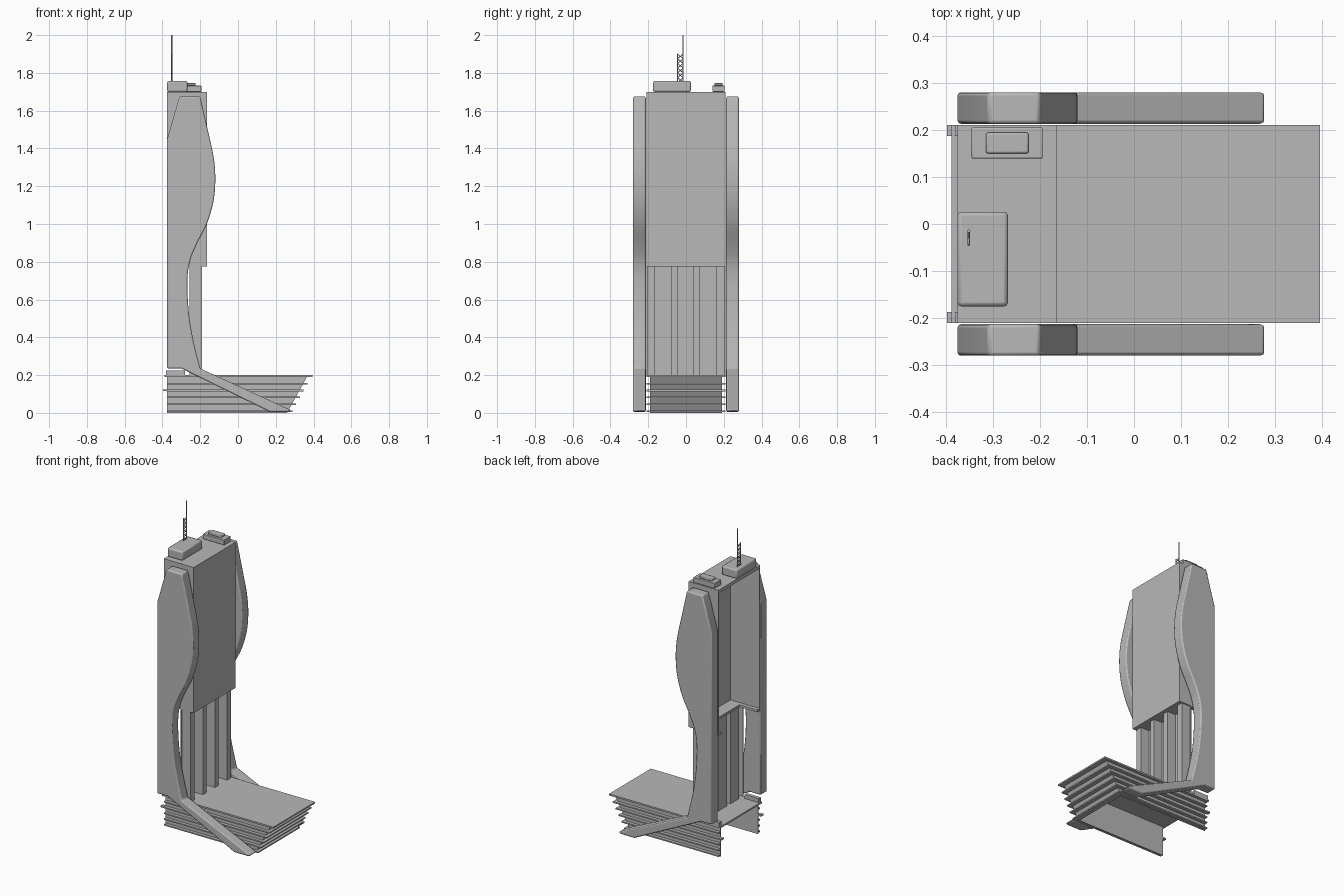
import bpy, bmesh
from mathutils import Vector

cube = bpy.data.objects.get("Cube")
if cube:
    bpy.data.objects.remove(cube)

GREY = (0.48, 0.48, 0.48, 1)
mat = bpy.data.materials.new("concrete grey")
mat.use_nodes = True
mat.diffuse_color = GREY
mat.node_tree.nodes["Principled BSDF"].inputs["Base Color"].default_value = GREY


def add(name, bm, bevel=0):
    bmesh.ops.recalc_face_normals(bm, faces=bm.faces)
    mesh = bpy.data.meshes.new(name)
    bm.to_mesh(mesh)
    bm.free()
    mesh.materials.append(mat)
    ob = bpy.data.objects.new(name, mesh)
    bpy.context.collection.objects.link(ob)
    if bevel:
        mod = ob.modifiers.new("Bevel", "BEVEL")
        mod.width, mod.segments, mod.limit_method = bevel, 2, "ANGLE"
    bpy.ops.object.select_all(action="DESELECT")
    ob.select_set(True)
    bpy.context.view_layer.objects.active = ob
    bpy.ops.object.shade_smooth_by_angle()
    return ob


def prism(name, points, direction, bevel=0):
    """Extrude a planar outline along a direction."""
    bm = bmesh.new()
    face = bm.faces.new([bm.verts.new(p) for p in points])
    ext = bmesh.ops.extrude_face_region(bm, geom=[face])
    verts = [v for v in ext["geom"] if isinstance(v, bmesh.types.BMVert)]
    bmesh.ops.translate(bm, vec=direction, verts=verts)
    return add(name, bm, bevel)


def box(name, x0, x1, y0, y1, z0, z1, bevel=0):
    outline = [(x0, y0, z0), (x1, y0, z0), (x1, y1, z0), (x0, y1, z0)]
    return prism(name, outline, (0, 0, z1 - z0), bevel)


def spline(pts, steps=5):
    """Smooth curve through the points."""
    p = [Vector(q) for q in [pts[0]] + pts + [pts[-1]]]
    out = []
    for a, b, c, d in zip(p, p[1:], p[2:], p[3:]):
        for i in range(steps):
            t = i / steps
            out.append(b + (c - a) * t / 2 + (a * 2 - b * 5 + c * 4 - d) * t * t / 2
                       + (b * 3 - a - c * 3 + d) * t ** 3 / 2)
    return out + [p[-1]]


def rods(name, lines, radius):
    curve = bpy.data.curves.new(name, "CURVE")
    curve.dimensions = "3D"
    curve.bevel_depth, curve.bevel_resolution = radius, 1
    curve.use_fill_caps = True
    for line in lines:
        s = curve.splines.new("POLY")
        s.points.add(len(line) - 1)
        for pt, co in zip(s.points, line):
            pt.co = (*co, 1)
    curve.materials.append(mat)
    bpy.context.collection.objects.link(bpy.data.objects.new(name, curve))


BACK, FRONT, HALF, WALL = -0.375, -0.165, 0.21, 0.005

# Curved side panels, each running down into a diagonal strut
wave = spline([(-0.2, 1.675), (-0.165, 1.52), (-0.13, 1.36), (-0.12, 1.24),
               (-0.13, 1.12), (-0.165, 1.0), (-0.22, 0.89), (-0.255, 0.8),
               (-0.268, 0.7), (-0.262, 0.55), (-0.24, 0.4), (-0.2, 0.235)])
outline = [tuple(q) for q in wave] + [(0.28, 0.015), (0.27, 0.005), (0.17, 0.005),
                                      (-0.3, 0.235), (BACK, 0.235), (BACK, 1.45), (-0.31, 1.675)]
for side, s in (("left", 1), ("right", -1)):
    prism(side + "_side_panel", [(x, s * 0.213, z) for x, z in outline],
          (0, s * 0.067, 0), 0.009)

# Upper block, a shell open at the back
box("upper_front_wall", FRONT - WALL, FRONT, -HALF, HALF, 0.785, 1.69)
box("roof", BACK, FRONT, -HALF, HALF, 1.69, 1.7)
box("roof_underside", BACK, FRONT - 0.004, -HALF + 0.004, HALF - 0.004, 1.68, 1.69)
box("front_ledge", -0.25, FRONT, -HALF, HALF, 0.775, 0.79)
for side, s in (("left", 1), ("right", -1)):
    y0, y1 = sorted((s * HALF, s * (HALF - WALL)))
    box(side + "_upper_wall", BACK, FRONT - WALL, y0, y1, 0.785, 1.69)
    y0, y1 = sorted((s * HALF, s * (HALF - 0.03)))
    box(side + "_ledge", BACK, -0.25, y0, y1, 0.775, 0.79)

# Lower wall folded into four vertical ribs
fold = []
for mid in (-0.185, -0.0625, 0.0575, 0.1825):
    w = 0.02 if abs(mid) > 0.1 else 0.0175
    fold += [(-0.25, mid - w), (-0.19, mid - w), (-0.19, mid + w), (-0.25, mid + w)]
fold = [(-0.25, -HALF)] + fold + [(-0.25, HALF)]
inner = [(x - 0.006, y) for x, y in reversed(fold)]
prism("ribbed_lower_wall", [(x, y, 0.195) for x, y in fold + inner], (0, 0, 0.585))

# Base: tapered shell, open below and at the back, ringed by thin flanges
def base_front(z):
    return 0.285 + 0.11 * z / 0.2


CORE = 0.19
box("base_top", -0.388, 0.395, -HALF, HALF, 0.19, 0.2)
for side, s in (("left", 1), ("right", -1)):
    wall = [(BACK, 0), (base_front(0) - 0.025, 0), (base_front(0.19) - 0.025, 0.19), (BACK, 0.19)]
    prism(side + "_base_wall", [(x, s * CORE, z) for x, z in wall], (0, -s * WALL, 0))
    y0, y1 = sorted((s * HALF, s * 0.187))
    box(side + "_rear_stop", -0.397, BACK, y0, y1, 0.115, 0.125)
    box(side + "_rear_bracket", -0.38, -0.28, y0, y1, 0.2, 0.225)
slant = [(base_front(z) - dx, -CORE, z) for z, dx in
         ((0, 0.025), (0.19, 0.025), (0.19, 0.03), (0, 0.03))]
prism("base_front_wall", slant, (0, CORE * 2, 0))
for i in range(5):
    z = 0.005 + 0.0365 * i
    x, k = base_front(z), CORE - WALL
    ring = [(BACK, -HALF), (x, -HALF), (x, HALF), (BACK, HALF),
            (BACK, k), (x - 0.03, k), (x - 0.03, -k), (BACK, -k)]
    prism(f"base_flange_{i + 1}", [(a, b, z) for a, b in ring], (0, 0, 0.008))

# Roof equipment
box("roof_unit", BACK, -0.268, -0.175, 0.026, 1.7, 1.757, 0.008)
box("vent_base", -0.345, -0.194, 0.139, 0.205, 1.7, 1.733, 0.003)
box("vent_cap", -0.315, -0.224, 0.15, 0.194, 1.733, 1.747, 0.004)

# Mast and its lattice
X, YA, YB, Z0 = -0.351, -0.015, -0.045, 1.75
step = 0.025
rods("mast", [[(X, YA, Z0), (X, YA, 2.0)]], 0.0035)
lattice = [[(X, YB, Z0), (X, YB, 1.9)]]
for i in range(6):
    a, b = Z0 + i * step, Z0 + (i + 1) * step
    lattice += [[(X, YA, a), (X, YB, b)], [(X, YB, a), (X, YA, b)]]
rods("mast_lattice", lattice, 0.0025)
